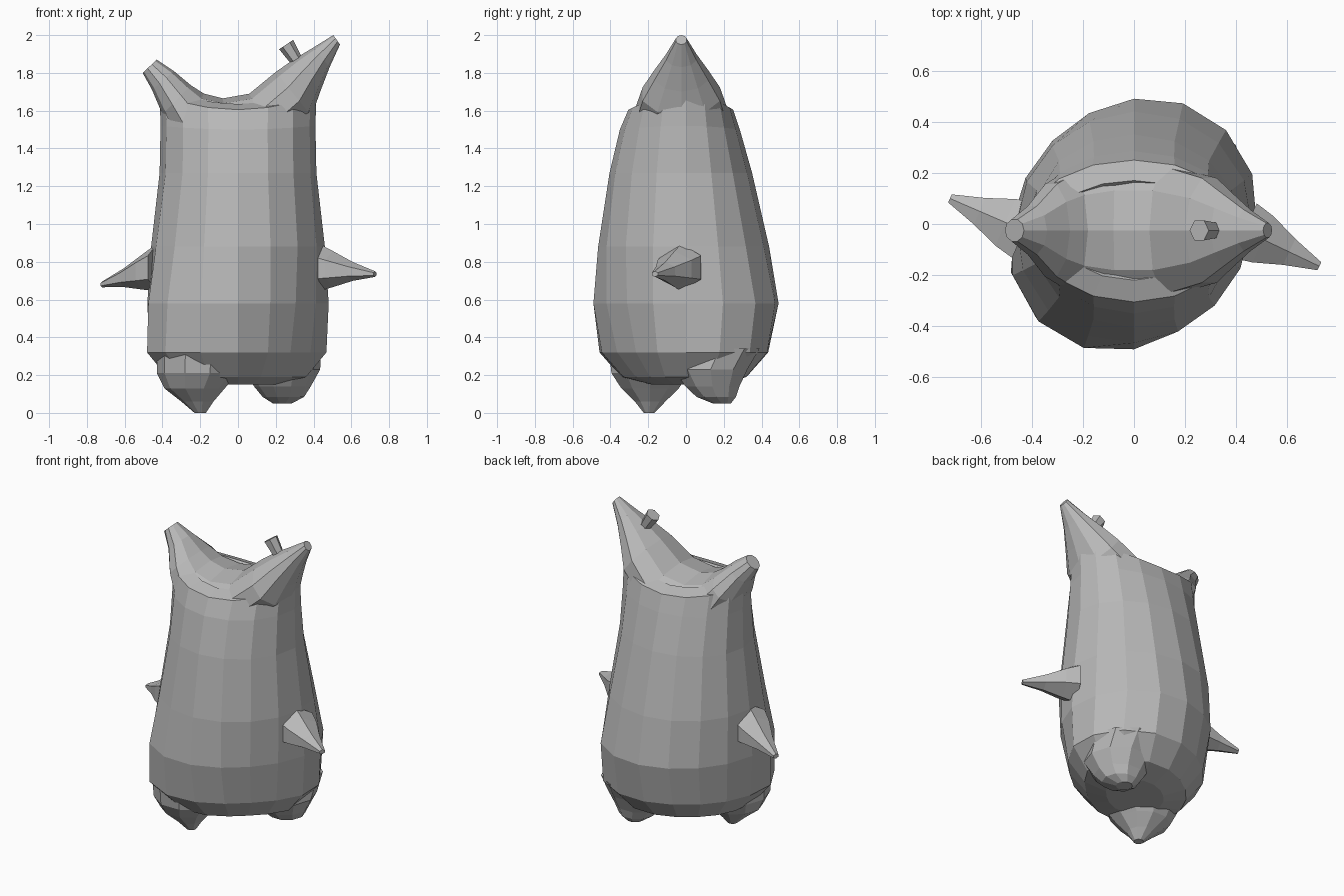
import bpy, bmesh
from math import cos, sin, tau
from mathutils import Vector

cube = bpy.data.objects.get("Cube")
if cube:
    bpy.data.objects.remove(cube)

GREY = (0.48, 0.48, 0.48, 1)
grey = bpy.data.materials.new("plain grey")
grey.use_nodes = True
grey.diffuse_color = GREY
grey.node_tree.nodes["Principled BSDF"].inputs["Base Color"].default_value = GREY


def loft(name, rings):
    """Skin a closed, flat shaded tube through equal rings of points."""
    bm = bmesh.new()
    loops = [[bm.verts.new(p) for p in ring] for ring in rings]
    for a, b in zip(loops, loops[1:]):
        for i in range(len(a)):
            j = (i + 1) % len(a)
            bm.faces.new((a[i], a[j], b[j], b[i]))
    bm.faces.new(loops[0])
    bm.faces.new(loops[-1])
    bmesh.ops.recalc_face_normals(bm, faces=bm.faces)
    mesh = bpy.data.meshes.new(name)
    bm.to_mesh(mesh)
    bm.free()
    mesh.materials.append(grey)
    obj = bpy.data.objects.new(name, mesh)
    bpy.context.collection.objects.link(obj)


def ring(centre, u, v, sides):
    c, u, v = Vector(centre), Vector(u), Vector(v)
    return [c + u * cos(tau * i / sides) + v * sin(tau * i / sides)
            for i in range(sides)]


def body_ring(z, width, front, back, bulge, lift):
    """Oval ring that bulges over the two feet and lifts toward the sides."""
    points = []
    for i in range(16):
        a = tau * i / 16
        behind = sin(a) > 0
        r = 1 + bulge * sin(2 * a) * (0.6 if behind else 1)
        depth = back if behind else -front
        points.append((width * r * cos(a), depth * r * sin(a),
                       z + lift * cos(a) ** 2))
    return points


# Body: height, half width, front y, back y, bulge, side lift
loft("body", [body_ring(*row) for row in (
    (0.15, 0.20, -0.18, 0.18, 0.15, 0), (0.19, 0.36, -0.33, 0.32, 0.18, 0),
    (0.32, 0.468, -0.445, 0.435, 0.16, 0), (0.58, 0.48, -0.49, 0.49, 0.10, 0),
    (0.88, 0.46, -0.465, 0.44, 0.03, 0), (1.27, 0.415, -0.405, 0.35, 0, 0),
    (1.50, 0.41, -0.35, 0.285, 0, 0.02), (1.605, 0.415, -0.305, 0.25, 0, 0.08),
    (1.635, 0.32, -0.22, 0.17, 0, 0.06), (1.55, 0.2, -0.15, 0.1, 0, 0))])

# Saddle shaped head with two horns: inner edge x z, outer edge x z, half depth
HEAD = ((-0.43, 1.87, -0.505, 1.80, 0.045), (-0.34, 1.81, -0.455, 1.71, 0.10),
        (-0.25, 1.735, -0.40, 1.58, 0.19), (-0.18, 1.69, -0.33, 1.42, 0.235),
        (-0.08, 1.665, -0.05, 1.40, 0.265), (0.06, 1.69, 0.20, 1.40, 0.265),
        (0.20, 1.805, 0.39, 1.57, 0.215), (0.30, 1.875, 0.435, 1.70, 0.15),
        (0.40, 1.935, 0.485, 1.83, 0.085), (0.505, 2.0, 0.54, 1.95, 0.03))
loft("horned_head", [
    ring(((xi + xo) / 2, -0.025, (zi + zo) / 2),
         ((xi - xo) / 2, 0, (zi - zo) / 2), (0, depth, 0), 10)
    for xi, zi, xo, zo, depth in HEAD])

# Small stub on the taller horn
loft("horn_stub", [ring(c, (r * 0.83, 0, r * 0.55), (0, r, 0), 6) for c, r in (
    ((0.32, -0.025, 1.85), 0.032), ((0.255, -0.025, 1.95), 0.045))])

# Arms: sections from root to tip
for name, root, tip in (
        ("right_arm", (-0.43, -0.025, 0.77), (-0.72, 0.10, 0.68)),
        ("left_arm", (0.43, -0.025, 0.77), (0.725, -0.165, 0.735))):
    root, tip = Vector(root), Vector(tip)
    side = (tip - root).cross(Vector((0, 0, 1))).normalized()
    loft(name, [ring(root.lerp(tip, t), (0, 0, tall), side * wide, 6)
                for t, wide, tall in ((0, 0.135, 0.125), (0.25, 0.115, 0.095),
                                      (0.6, 0.065, 0.05), (1, 0.02, 0.015))])

# Feet: one swung forward, one swung back
FEET = {
    "right_foot": (((-0.21, -0.20, 0.33), 0.22), ((-0.215, -0.19, 0.21), 0.215),
                   ((-0.23, -0.19, 0.13), 0.16), ((-0.215, -0.19, 0.06), 0.085),
                   ((-0.20, -0.195, 0.0), 0.03)),
    "left_foot": (((0.22, 0.18, 0.34), 0.22), ((0.23, 0.13, 0.23), 0.205),
                  ((0.235, 0.14, 0.14), 0.15), ((0.24, 0.16, 0.085), 0.11),
                  ((0.235, 0.19, 0.05), 0.05))}
for name, rows in FEET.items():
    loft(name, [ring(c, (r, 0, 0), (0, r, 0), 10) for c, r in rows])
